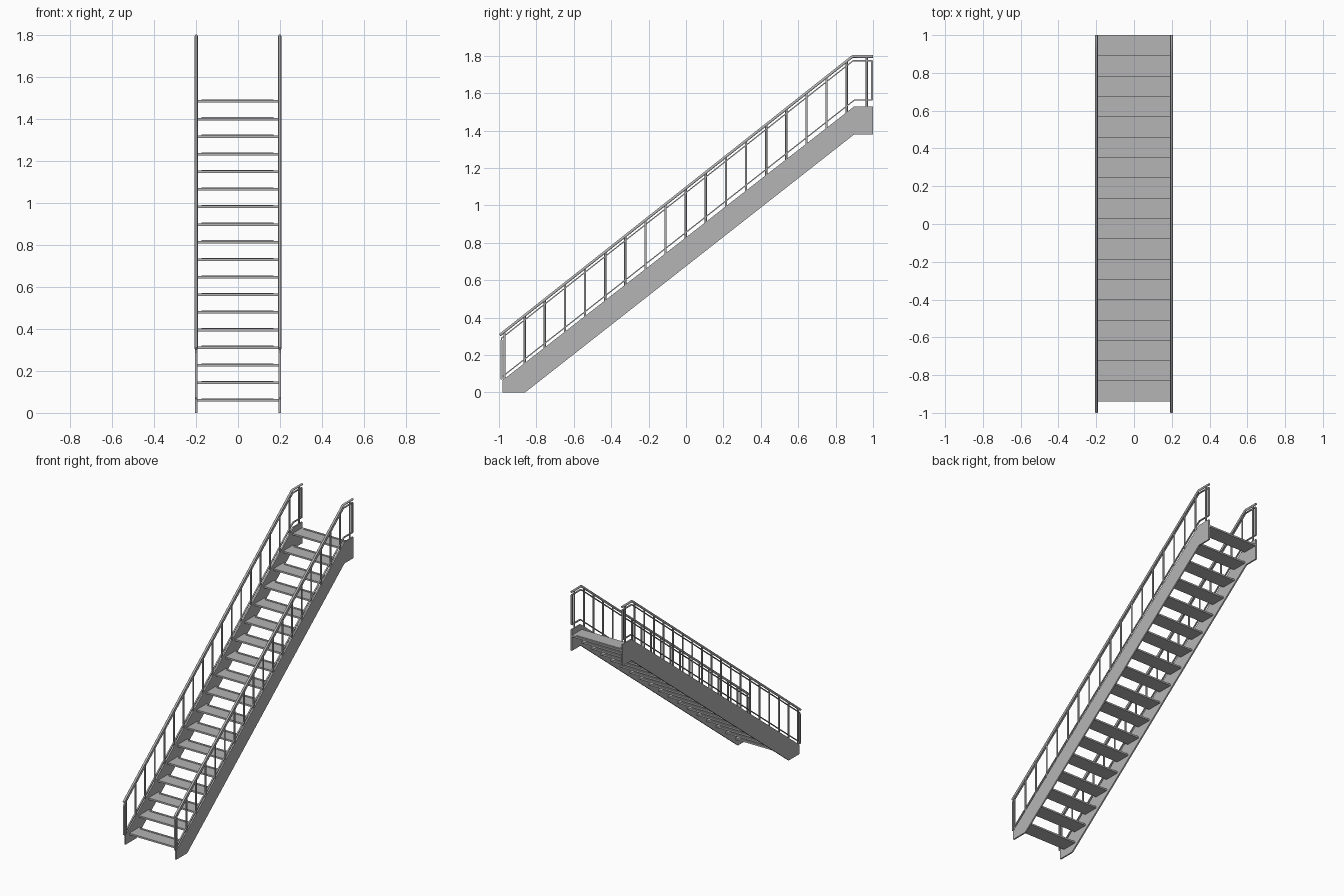
import bpy, bmesh, math
from mathutils import Vector

if "Cube" in bpy.data.objects:
    bpy.data.objects.remove(bpy.data.objects["Cube"])

STEPS = 18
RUN, RISE = 0.1076, 0.0838
SLOPE = RISE / RUN
SIDE_X = 0.199

steel = bpy.data.materials.new("grey steel")
steel.diffuse_color = (0.46, 0.46, 0.46, 1)
steel.use_nodes = True
steel.node_tree.nodes["Principled BSDF"].inputs["Base Color"].default_value = steel.diffuse_color


def finish(name, bm, smooth=False):
    bmesh.ops.recalc_face_normals(bm, faces=bm.faces)
    mesh = bpy.data.meshes.new(name)
    bm.to_mesh(mesh)
    bm.free()
    mesh.materials.append(steel)
    ob = bpy.data.objects.new(name, mesh)
    bpy.context.collection.objects.link(ob)
    if smooth:
        mesh.shade_smooth()
        mesh.set_sharp_from_angle(angle=math.radians(50))
    return ob


def add_box(bm, lo, hi):
    lo, hi = Vector(lo), Vector(hi)
    verts = bmesh.ops.create_cube(bm, size=1)["verts"]
    for v in verts:
        v.co = (lo + hi) / 2 + v.co * (hi - lo)


def add_sweep(bm, x, path, section, closed=False):
    """Sweep a section along a (y, z) path with mitred corners."""
    pts = [Vector(p) for p in path]
    n = len(pts)
    rings = []
    for i, p in enumerate(pts):
        a = pts[i - 1] if i or closed else None
        b = pts[(i + 1) % n] if i < n - 1 or closed else None
        d1 = (p - a).normalized() if a is not None else (b - p).normalized()
        d2 = (b - p).normalized() if b is not None else d1
        n1, n2 = Vector((-d1.y, d1.x)), Vector((-d2.y, d2.x))
        m = (n1 + n2).normalized()
        m /= m.dot(n1)
        rings.append([bm.verts.new((x + u, p.x + m.x * v, p.y + m.y * v))
                      for u, v in section])
    k = len(section)
    for i in range(n if closed else n - 1):
        r, s = rings[i], rings[(i + 1) % n]
        for j in range(k):
            bm.faces.new((r[j], r[(j + 1) % k], s[(j + 1) % k], s[j]))
    if not closed:
        bm.faces.new(rings[0])
        bm.faces.new(rings[-1])


def round_section(r, n=10):
    return [(r * math.cos(math.tau * i / n), r * math.sin(math.tau * i / n))
            for i in range(n)]


def stringer_top(y):
    return 1.53 + SLOPE * (min(y, 0.9) - 0.9)


def rail_height(y):
    return 1.796 + 0.79 * (min(y, 0.89) - 0.89)


# Treads, each with a thin raised grip strip near the back
for i in range(STEPS):
    y, z = -0.94 + i * RUN, 0.06 + i * RISE
    bm = bmesh.new()
    add_box(bm, (-0.195, y, z - 0.006), (0.195, y + 0.111, z + 0.006))
    finish(f"tread_{i + 1}", bm)
    bm = bmesh.new()
    add_box(bm, (-0.175, y + 0.091, z + 0.005), (0.17, y + 0.1, z + 0.009))
    finish(f"tread_strip_{i + 1}", bm)

for side, x in (("left", -SIDE_X), ("right", SIDE_X)):
    # Side stringer plate
    profile = [(-0.98, 0), (-0.86, 0), (0.9, 1.38), (1, 1.38), (1, 1.53),
               (0.9, 1.53), (-0.98, stringer_top(-0.98))]
    bm = bmesh.new()
    face = bm.faces.new([bm.verts.new((x - 0.005, y, z)) for y, z in profile])
    ext = bmesh.ops.extrude_face_region(bm, geom=[face])["geom"]
    bmesh.ops.translate(bm, vec=(0.01, 0, 0),
                        verts=[v for v in ext if isinstance(v, bmesh.types.BMVert)])
    finish(f"{side}_stringer", bm)

    # Handrail
    bm = bmesh.new()
    add_sweep(bm, x, [(-0.996, rail_height(-0.996)), (0.89, 1.796), (1, 1.796)],
              round_section(0.0075))
    finish(f"{side}_handrail", bm, True)

    # Balusters
    bm = bmesh.new()
    for i in range(STEPS + 1):
        y = -0.97 + i * RUN
        add_sweep(bm, x, [(y, stringer_top(y) - 0.006), (y, rail_height(y))],
                  round_section(0.006, 8))
    finish(f"{side}_balusters", bm, True)

    # Slim inner frame under the handrail and above the stringer
    bm = bmesh.new()
    w = 0.003
    flat = [(-0.005, -w), (0.005, -w), (0.005, w), (-0.005, w)]
    add_sweep(bm, x, [(-0.987, stringer_top(-0.987) + 0.02), (0.9, 1.563), (0.994, 1.563),
                      (0.994, 1.773), (0.893, 1.773),
                      (-0.987, rail_height(-0.987) - 0.024)], flat, True)
    # Upright end bars of the frame
    add_box(bm, (x - 0.006, -0.993, 0.07), (x + 0.006, -0.982, 0.28))
    add_box(bm, (x - 0.006, 0.988, 1.563), (x + 0.006, 0.999, 1.773))
    finish(f"{side}_inner_frame", bm)
